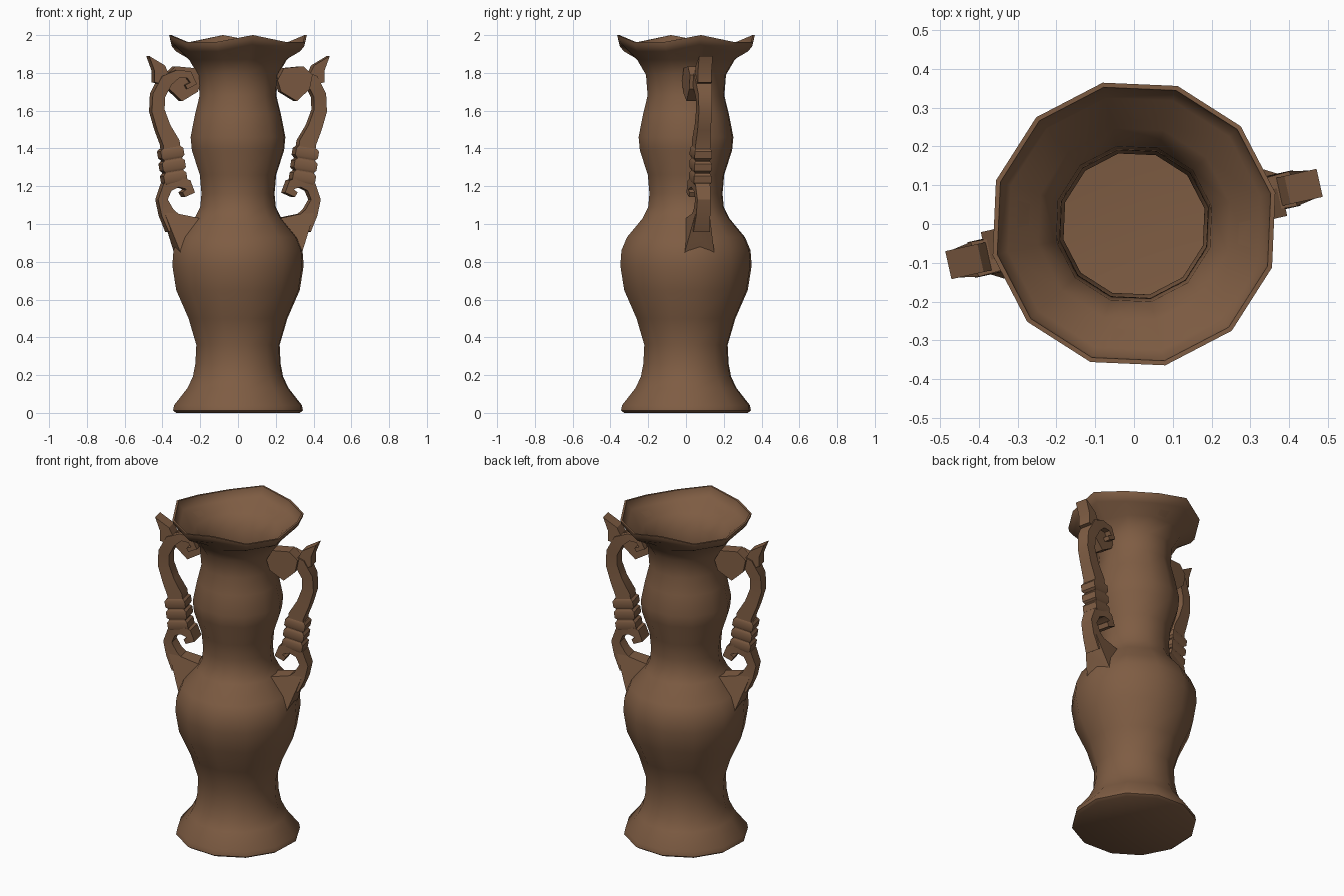
import bpy, bmesh, math
from mathutils import Vector, Matrix

cube = bpy.data.objects.get("Cube")
if cube:
    bpy.data.objects.remove(cube)

SIDES = 12
TURN = math.radians(12.5)   # direction of the handles and of one rim peak

clay = bpy.data.materials.new("brown clay")
clay.use_nodes = True
clay.diffuse_color = (0.21, 0.108, 0.056, 1)
clay.node_tree.nodes["Principled BSDF"].inputs["Base Color"].default_value = clay.diffuse_color


def finish(bm, name, angle, spin=0.0):
    bmesh.ops.recalc_face_normals(bm, faces=bm.faces)
    mesh = bpy.data.meshes.new(name)
    bm.to_mesh(mesh)
    bm.free()
    mesh.transform(Matrix.Rotation(spin, 4, "Z"))
    mesh.materials.append(clay)
    obj = bpy.data.objects.new(name, mesh)
    bpy.context.collection.objects.link(obj)
    bpy.ops.object.select_all(action="DESELECT")
    obj.select_set(True)
    bpy.context.view_layer.objects.active = obj
    bpy.ops.object.shade_smooth_by_angle(angle=math.radians(angle))
    return obj


def skin(bm, rings):
    """Join consecutive vertex loops with quads."""
    for a, b in zip(rings, rings[1:]):
        for i in range(len(a)):
            j = (i + 1) % len(a)
            bm.faces.new((a[i], a[j], b[j], b[i]))


def strap(bm, path):
    """Rectangular bar along (u, z, half thickness, half width) points."""
    rings = []
    for i, (u, z, t, w) in enumerate(path):
        a, b = path[max(i - 1, 0)], path[min(i + 1, len(path) - 1)]
        d = Vector((b[0] - a[0], b[1] - a[1])).normalized() * t
        rings.append([bm.verts.new((u - s * d.y, v * w, z + s * d.x))
                      for s, v in ((1, 1), (1, -1), (-1, -1), (-1, 1))])
    skin(bm, rings)
    bm.faces.new(rings[0])
    bm.faces.new(rings[-1])


def slab(bm, outline, v0, v1):
    """Extrude an outline in the handle plane from v0 to v1."""
    rings = [[bm.verts.new((u, v, z)) for u, z in outline] for v in (v0, v1)]
    skin(bm, rings)
    for ring in rings:
        bm.faces.new(ring)


# Vase: outer profile, lip, then the inner wall and floor
outer = [(0.335, 0), (0.352, 0.012), (0.347, 0.04), (0.275, 0.13), (0.245, 0.19),
         (0.231, 0.26), (0.226, 0.36), (0.268, 0.5), (0.335, 0.65), (0.356, 0.78),
         (0.35, 0.86), (0.32, 0.93), (0.235, 1.03), (0.205, 1.09), (0.198, 1.16),
         (0.207, 1.26), (0.25, 1.39), (0.257, 1.46), (0.233, 1.58), (0.208, 1.68),
         (0.217, 1.79), (0.265, 1.87), (0.345, 1.95), (0.368, 1.978), (0.373, 2.0)]
inner = [(r - 0.012, z) for r, z in reversed(outer) if z > 0.1]
bm = bmesh.new()
rings = []
for r, z in outer + inner:
    ring = []
    for i in range(SIDES):
        a = TURN + math.tau * i / SIDES
        drop = 0.036 if i % 3 and z > 1.94 else 0    # four raised rim points
        ring.append(bm.verts.new((r * math.cos(a), r * math.sin(a), z - drop)))
    rings.append(ring)
skin(bm, rings)
bm.faces.new(rings[0])
floor = bm.verts.new((0, 0, 0.1))
for i in range(SIDES):
    bm.faces.new((rings[-1][i], rings[-1][(i + 1) % SIDES], floor))
finish(bm, "vase_body", 50)

# Handle shapes, in the plane through the axis
stem = [(0.29, 1.725, 0.012, 0.045), (0.25, 1.745, 0.018, 0.045),
        (0.275, 1.79, 0.02, 0.045), (0.333, 1.795, 0.022, 0.042),
        (0.395, 1.76, 0.034, 0.046), (0.437, 1.68, 0.034, 0.037),
        (0.44, 1.6, 0.035, 0.035), (0.41, 1.51, 0.038, 0.036),
        (0.37, 1.43, 0.046, 0.04), (0.36, 1.34, 0.048, 0.04), (0.35, 1.23, 0.05, 0.04)]
scroll = [(0.305, 1.155, 0.014, 0.05), (0.268, 1.175, 0.025, 0.052),
          (0.285, 1.21, 0.027, 0.05), (0.335, 1.222, 0.027, 0.045),
          (0.39, 1.195, 0.028, 0.04), (0.415, 1.13, 0.026, 0.036),
          (0.39, 1.06, 0.036, 0.038), (0.34, 0.99, 0.055, 0.045)]
horn = [(0.49, 1.89), (0.405, 1.84), (0.38, 1.79), (0.42, 1.74), (0.46, 1.75), (0.46, 1.81)]
block = [(0.34, 1.835), (0.235, 1.825), (0.2, 1.76), (0.22, 1.7), (0.305, 1.65), (0.375, 1.715), (0.39, 1.79)]
collar_heights = (1.375, 1.31, 1.245)

for side, spin in (("left", TURN), ("right", TURN + math.pi)):
    # Upper arm with its curl
    bm = bmesh.new()
    strap(bm, stem)
    finish(bm, side + "_handle_stem", 30, spin)

    # Flared horn at the top
    bm = bmesh.new()
    slab(bm, horn, -0.037, 0.037)
    finish(bm, side + "_handle_horn", 30, spin)

    # Block joining the curl to the neck
    bm = bmesh.new()
    slab(bm, block, -0.065, 0.01)
    finish(bm, side + "_handle_block", 30, spin)

    # Three tilted collars
    bm = bmesh.new()
    for n, z in enumerate(collar_heights):
        u = 0.365 - 0.008 * n
        strap(bm, [(u + 0.005 * k, z + 0.03 * k, 0.062 if abs(k) < 1 else 0.05,
                    0.047 if abs(k) < 1 else 0.04) for k in (1, 0.6, -0.6, -1)])
    finish(bm, side + "_handle_collars", 30, spin)

    # Lower scroll
    bm = bmesh.new()
    strap(bm, scroll)
    finish(bm, side + "_handle_scroll", 30, spin)

    # Foot that splits into two points over the shoulder
    bm = bmesh.new()
    for s in (-1, 1):
        for u, v, z in ((0.41, 0.035, 1.07), (0.36, 0.035, 1.05), (0.215, 0.05, 1.03),
                        (0.37, 0.03, 0.95), (0.33, 0.08, 0.85)):
            bm.verts.new((u, s * v, z))
    hull = bmesh.ops.convex_hull(bm, input=bm.verts)
    loose = {g for g in hull["geom_interior"] + hull["geom_unused"] if isinstance(g, bmesh.types.BMVert)}
    bmesh.ops.delete(bm, geom=list(loose), context="VERTS")
    finish(bm, side + "_handle_foot", 20, spin)
